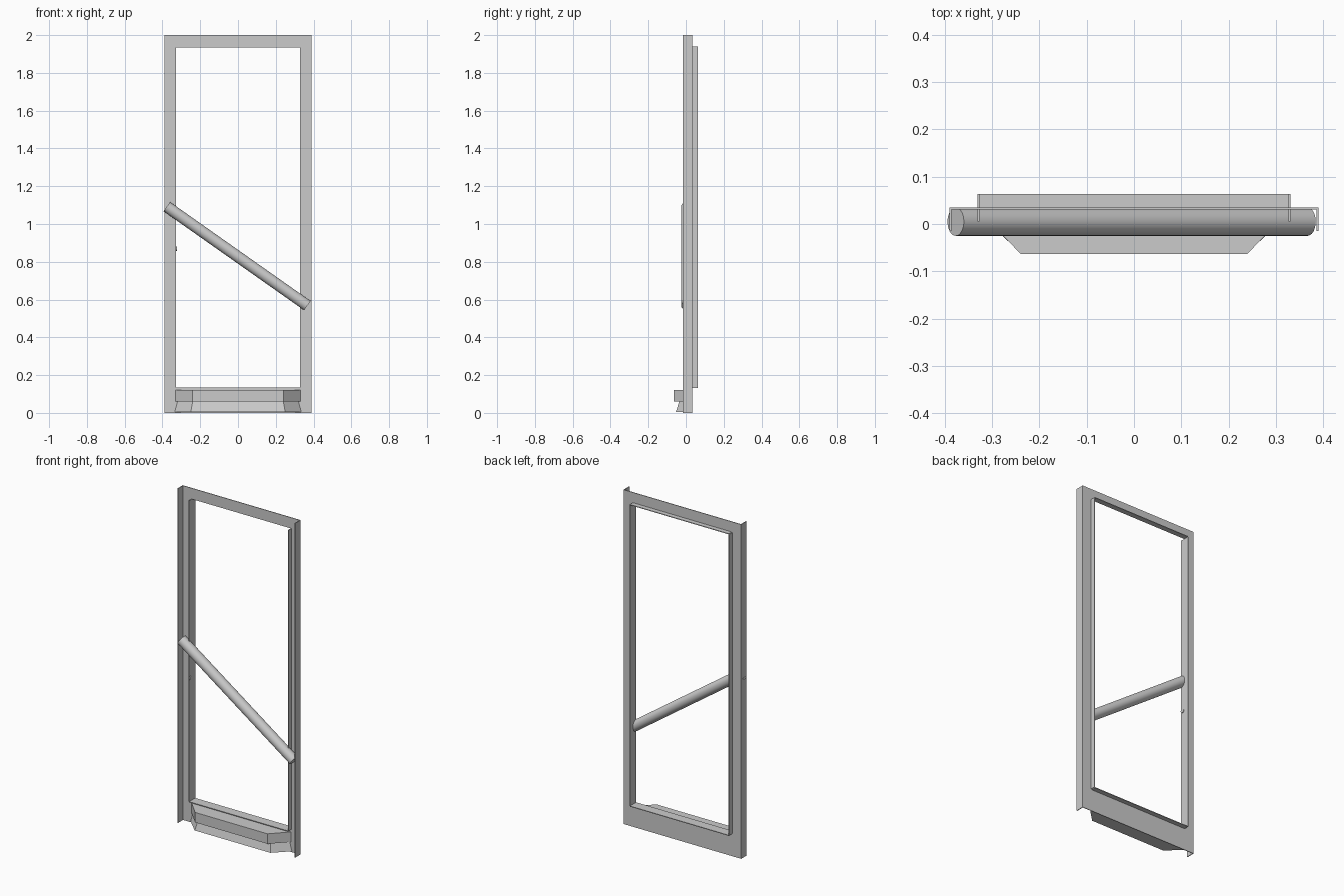
import bpy, bmesh, math
from mathutils import Vector

if "Cube" in bpy.data.objects:
    bpy.data.objects.remove(bpy.data.objects["Cube"])

T = 0.004  # sheet thickness


def finish(name, bm):
    bmesh.ops.recalc_face_normals(bm, faces=bm.faces)
    me = bpy.data.meshes.new(name)
    bm.to_mesh(me)
    bm.free()
    ob = bpy.data.objects.new(name, me)
    bpy.context.collection.objects.link(ob)
    return ob


def box(name, lo, hi):
    bm = bmesh.new()
    bmesh.ops.create_cube(bm, size=1)
    for v in bm.verts:
        v.co = Vector([lo[i] + (v.co[i] + 0.5) * (hi[i] - lo[i]) for i in range(3)])
    return finish(name, bm)


def loft(name, lower, upper):
    bm = bmesh.new()
    a = [bm.verts.new(p) for p in lower]
    b = [bm.verts.new(p) for p in upper]
    bm.faces.new(a)
    bm.faces.new(b)
    n = len(a)
    for i in range(n):
        j = (i + 1) % n
        bm.faces.new((a[i], a[j], b[j], b[i]))
    return finish(name, bm)


def rod(name, p, q, r, sides):
    p, q = Vector(p), Vector(q)
    bpy.ops.mesh.primitive_cylinder_add(vertices=sides, radius=r,
                                        depth=(q - p).length, location=(p + q) / 2)
    ob = bpy.context.object
    ob.name = name
    ob.rotation_mode = 'QUATERNION'
    ob.rotation_quaternion = (q - p).to_track_quat('Z', 'Y')
    bpy.ops.object.shade_smooth_by_angle(angle=math.radians(40))
    return ob


W, I = 0.39, 0.327        # outer and opening half widths
Z0, Z1, H = 0.135, 1.935, 2.0
Y = 0.035                 # back of the sheet frame

# flat frame sheet: one welded ring, extruded to thickness
bm = bmesh.new()
outer = [bm.verts.new((x, Y, z)) for x, z in ((-W, 0), (W, 0), (W, H), (-W, H))]
inner = [bm.verts.new((x, Y, z)) for x, z in ((-I, Z0), (I, Z0), (I, Z1), (-I, Z1))]
for i in range(4):
    j = (i + 1) % 4
    bm.faces.new((outer[i], outer[j], inner[j], inner[i]))
ext = bmesh.ops.extrude_face_region(bm, geom=bm.faces[:])
for v in ext["geom"]:
    if isinstance(v, bmesh.types.BMVert):
        v.co.y -= T
finish("door_frame", bm)

# side flanges and opening trim
for s, side in ((-1, "left"), (1, "right")):
    xs = sorted((s * W, s * (W - T)))
    box(side + "_flange", (xs[0], -0.015, 0), (xs[1], Y, H))
    xs = sorted((s * I, s * (I + T)))
    box(side + "_opening_trim", (xs[0], 0.005, Z0), (xs[1], 0.063, Z1))
box("bottom_opening_trim", (-I, 0.005, Z0 - T), (I, 0.063, Z0))
box("top_opening_trim", (-I, Y, Z1), (I, 0.063, Z1 + T))


# bumper and flared kick plate across the bottom
def trapezoid(yf, half_front, half_back, z):
    return [(-half_back, Y - T, z), (-half_front, yf, z),
            (half_front, yf, z), (half_back, Y - T, z)]


loft("bottom_bumper", trapezoid(-0.063, 0.24, 0.33, 0.06),
     trapezoid(-0.063, 0.24, 0.33, 0.12))
loft("kick_plate", trapezoid(-0.052, 0.25, 0.335, 0.005),
     trapezoid(-0.035, 0.24, 0.32, 0.06))

# slanted push bar and small latch button
rod("push_bar", (-0.377, 0.005, 1.092), (0.367, 0.005, 0.568), 0.03, 32)
rod("latch_button", (-I - 0.004, 0.018, 0.87), (-I + 0.004, 0.018, 0.87), 0.012, 12)
